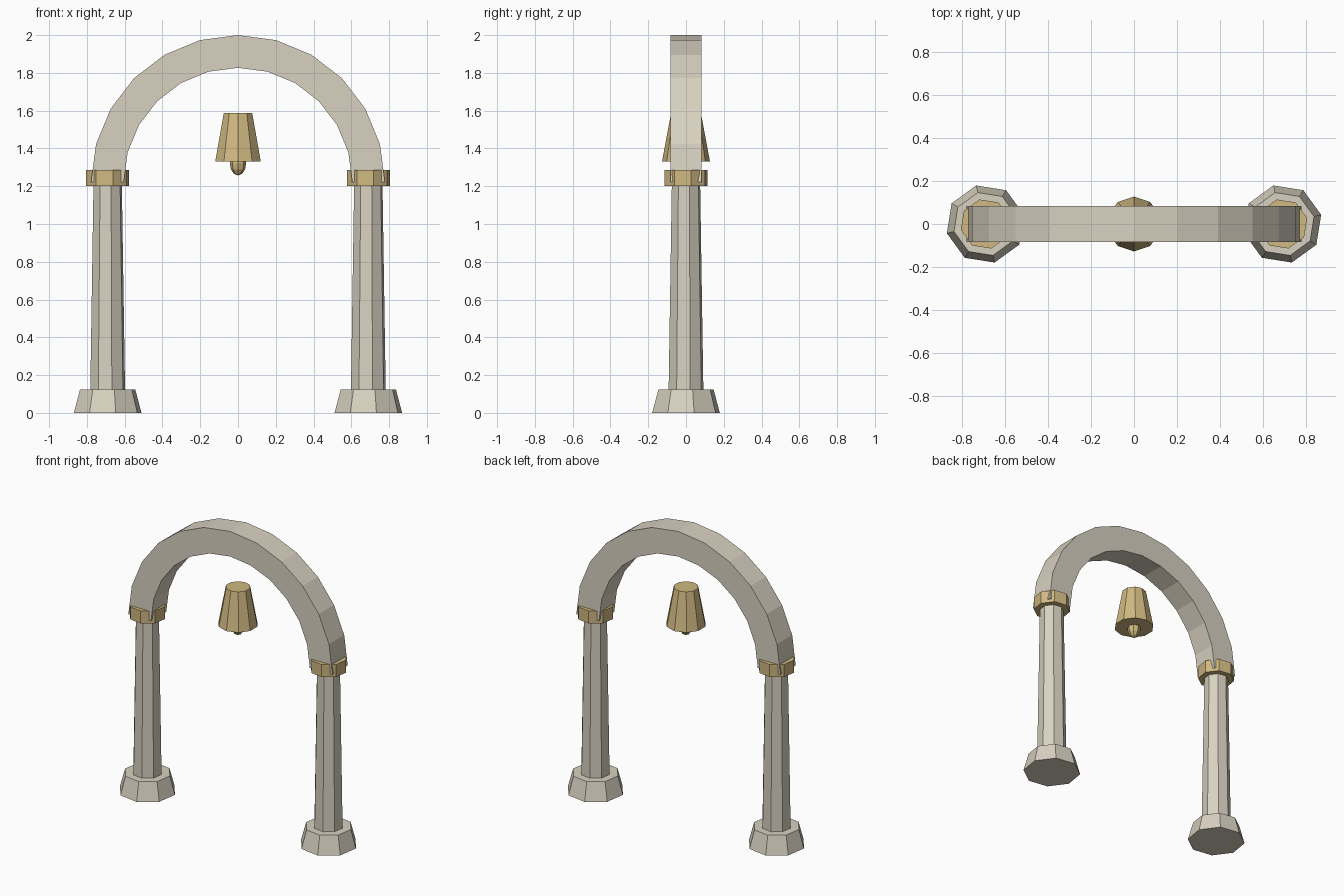
import bpy, bmesh
from math import sin, cos, pi, radians

cube = bpy.data.objects.get("Cube")
if cube:
    bpy.data.objects.remove(cube, do_unlink=True)


def make_material(name, rgb):
    mat = bpy.data.materials.new(name)
    mat.use_nodes = True
    mat.diffuse_color = (*rgb, 1)
    mat.node_tree.nodes["Principled BSDF"].inputs["Base Color"].default_value = (*rgb, 1)
    return mat


stone = make_material("pale_stone", (0.69, 0.64, 0.53))
gold = make_material("dull_gold", (0.63, 0.48, 0.22))


def finish(name, bm, mat, location=(0, 0, 0)):
    bmesh.ops.recalc_face_normals(bm, faces=bm.faces)
    mesh = bpy.data.meshes.new(name)
    bm.to_mesh(mesh)
    bm.free()
    mesh.materials.append(mat)
    obj = bpy.data.objects.new(name, mesh)
    obj.location = location
    bpy.context.collection.objects.link(obj)
    return obj


def loft(bm, rings, closed):
    """Join matching rings of points with quads; cap the ends unless closed."""
    loops = [[bm.verts.new(p) for p in ring] for ring in rings]
    n = len(loops[0])
    for a, b in zip(loops, loops[1:]):
        for i in range(n):
            j = (i + 1) % n
            bm.faces.new((a[i], a[j], b[j], b[i]))
    if closed:
        bm.faces.new(loops[0])
        bm.faces.new(loops[-1])


def frustum(name, x, z0, z1, r0, r1, sides, turn, mat):
    bm = bmesh.new()
    angles = [radians(turn) + 2 * pi * i / sides for i in range(sides)]
    rings = [[(r * cos(a), r * sin(a), z) for a in angles]
             for r, z in ((r0, z0), (r1, z1))]
    loft(bm, rings, True)
    return finish(name, bm, mat, (x, 0, 0))


# Two octagonal pillars: flared foot, tapering shaft, collar
PILLAR_X, TURN = 0.69, 13.5
for side, x in (("right", -PILLAR_X), ("left", PILLAR_X)):
    frustum(side + "_pillar_base", x, 0, 0.125, 0.184, 0.15, 8, TURN, stone)
    frustum(side + "_pillar_shaft", x, 0.1, 1.22, 0.095, 0.077, 8, TURN, stone)
    frustum(side + "_pillar_collar", x, 1.2, 1.286, 0.117, 0.117, 8, TURN, gold)

# Half-round arch with a square section
SEGMENTS, SPRING_Z, HALF_DEPTH = 12, 1.222, 0.083
R_OUT, R_IN = 0.778, 0.605
section = ((R_IN, -HALF_DEPTH), (R_OUT, -HALF_DEPTH),
           (R_OUT, HALF_DEPTH), (R_IN, HALF_DEPTH))
bm = bmesh.new()
loft(bm, [[(r * cos(a), y, SPRING_Z + r * sin(a)) for r, y in section]
          for a in (pi * i / SEGMENTS for i in range(SEGMENTS + 1))], True)
finish("arch", bm, stone)

# Hanging bell and its clapper
frustum("bell", 0, 1.33, 1.588, 0.127, 0.079, 10, 90, gold)
bm = bmesh.new()
bmesh.ops.create_uvsphere(bm, u_segments=8, v_segments=6, radius=1)
bmesh.ops.scale(bm, vec=(0.043, 0.043, 0.063), verts=bm.verts)
finish("clapper", bm, gold, (0, 0, 1.32))
